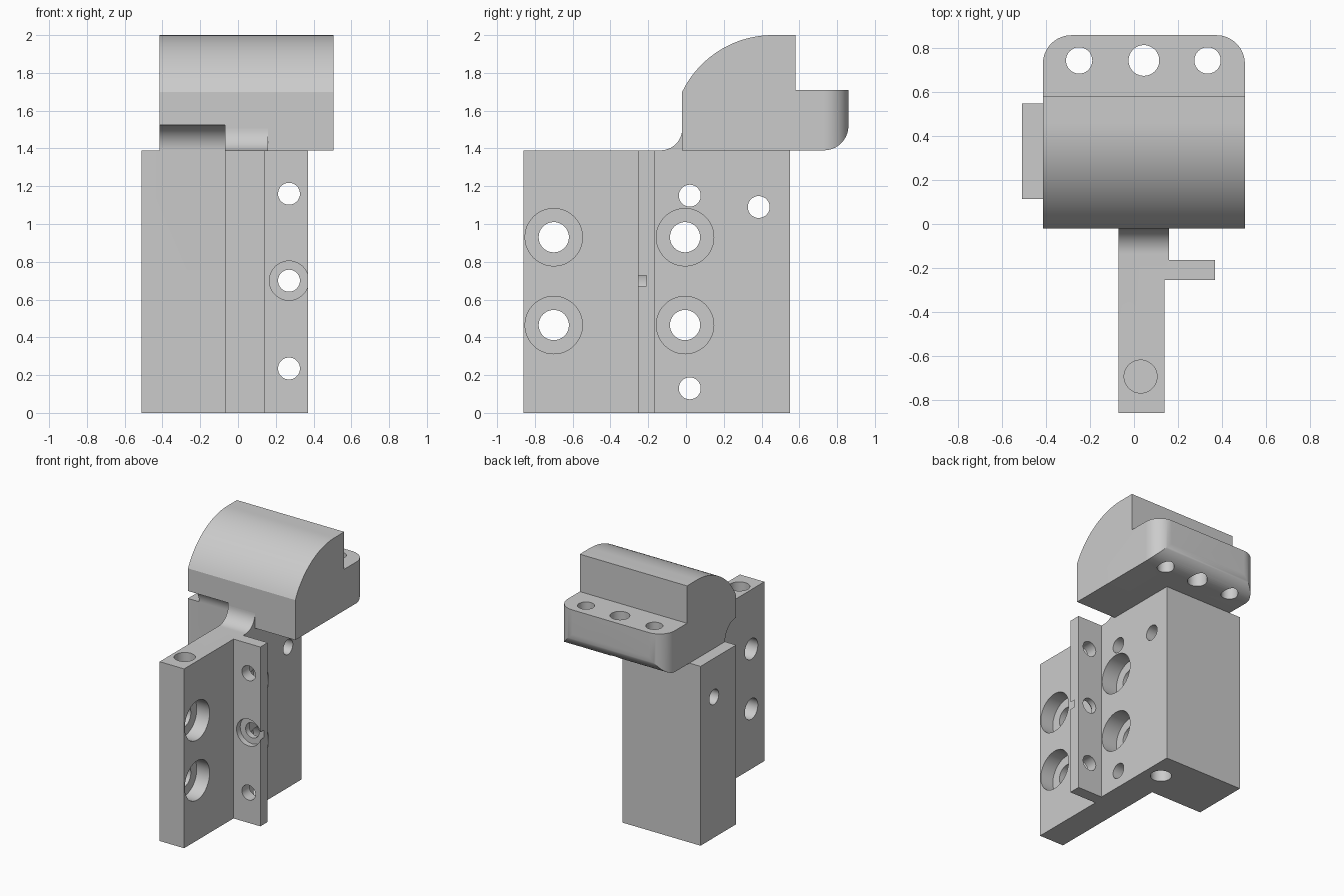
import bpy, bmesh
from math import sin, cos, radians

if "Cube" in bpy.data.objects:
    bpy.data.objects.remove(bpy.data.objects["Cube"])


def prism(name, pts, axis, lo, hi):
    """Extrude a closed 2D outline along x (y,z), y (x,z) or z (x,y)."""
    def place(p, t):
        return {'x': (t, p[0], p[1]), 'y': (p[0], t, p[1]), 'z': (p[0], p[1], t)}[axis]
    bm = bmesh.new()
    a = [bm.verts.new(place(p, lo)) for p in pts]
    b = [bm.verts.new(place(p, hi)) for p in pts]
    n = len(pts)
    bm.faces.new(a)
    bm.faces.new(b[::-1])
    for i in range(n):
        j = (i + 1) % n
        bm.faces.new((a[i], b[i], b[j], a[j]))
    bmesh.ops.recalc_face_normals(bm, faces=bm.faces)
    me = bpy.data.meshes.new(name)
    bm.to_mesh(me)
    bm.free()
    ob = bpy.data.objects.new(name, me)
    bpy.context.collection.objects.link(ob)
    return ob


def arc(cx, cy, r, a0, a1, n=16):
    return [(cx + r * cos(radians(a0 + (a1 - a0) * i / n)),
             cy + r * sin(radians(a0 + (a1 - a0) * i / n))) for i in range(n + 1)]


def combine(ob, tool, op):
    """Apply a boolean and discard the helper."""
    tool.hide_render = True
    mod = ob.modifiers.new(op, 'BOOLEAN')
    mod.operation, mod.solver, mod.object = op, 'EXACT', tool
    bpy.context.view_layer.objects.active = ob
    bpy.ops.object.modifier_apply(modifier=mod.name)
    bpy.data.objects.remove(tool)


def drill(ob, axis, c, r, lo, hi):
    circle = arc(c[0], c[1], r, 0, 360, 48)[:-1]
    combine(ob, prism("drill", circle, axis, lo, hi), 'DIFFERENCE')


H = 1.39

# Upright body: plate, side flange and rear block in one plan outline
body = prism("bracket_body", [
    (-0.07, -0.86), (0.14, -0.86), (0.14, -0.255), (0.37, -0.255), (0.37, -0.165),
    (0.16, -0.165), (0.16, 0.55), (-0.51, 0.55), (-0.51, 0.115), (-0.07, 0.115)],
    'z', 0, H)

# Curved head: side profile trimmed by a plan with rounded back corners
head = prism("curved_head",
             [(-0.02, H)] + arc(0.46, 1.466, 0.534, 154, 90, 32)
             + [(0.58, 2.0), (0.58, 1.71), (0.86, 1.71)]
             + arc(0.73, H + 0.13, 0.13, 0, -90), 'x', -0.6, 0.7)
plan = prism("head_plan",
             [(-0.415, -0.2), (0.505, -0.2)] + arc(0.375, 0.73, 0.13, 0, 90)
             + arc(-0.285, 0.73, 0.13, 90, 180), 'z', 1.2, 2.2)
combine(head, plan, 'INTERSECT')

# Cove under the head in front of the rear block
cove = prism("cove", arc(-0.02, H, 0.135, 0, 360, 64)[:-1], 'x', -0.6, -0.07)
combine(head, cove, 'DIFFERENCE')

# Mounting holes in the head's rear step
for x, r in ((-0.25, 0.06), (0.045, 0.07), (0.335, 0.06)):
    drill(head, 'z', (x, 0.745), r, 1.2, 1.9)

# Fillet joining the plate top to the head
fillet = prism("fillet", arc(-0.135, H + 0.115, 0.115, -90, 0)
               + [(0.05, H + 0.115), (0.05, 1.3), (-0.135, 1.3)], 'x', -0.07, 0.16)
combine(body, head, 'UNION')
combine(body, fillet, 'UNION')

# Counterbored bolt holes through the plate
for y in (-0.70, -0.005):
    for z in (0.465, 0.93):
        drill(body, 'x', (y, z), 0.08, -0.3, 0.3)
        drill(body, 'x', (y, z), 0.152, 0.03, 0.3)

# Plain cross holes
for y, z in ((0.02, 0.13), (0.02, 1.15), (0.385, 1.09)):
    drill(body, 'x', (y, z), 0.058, -0.7, 0.3)

# Flange holes, the middle one counterbored at the front
for z in (0.235, 0.70, 1.16):
    drill(body, 'y', (0.27, z), 0.058, -0.4, -0.1)
drill(body, 'y', (0.27, 0.70), 0.104, -0.4, -0.21)

# Blind holes in the plate top and the block underside
drill(body, 'z', (0.03, -0.695), 0.075, H - 0.25, H + 0.1)
drill(body, 'z', (0.03, 0.33), 0.075, -0.1, 0.25)

# Smooth curves, sharp edges
bpy.ops.object.select_all(action='DESELECT')
body.select_set(True)
bpy.context.view_layer.objects.active = body
bpy.ops.object.shade_smooth_by_angle(angle=radians(25))
